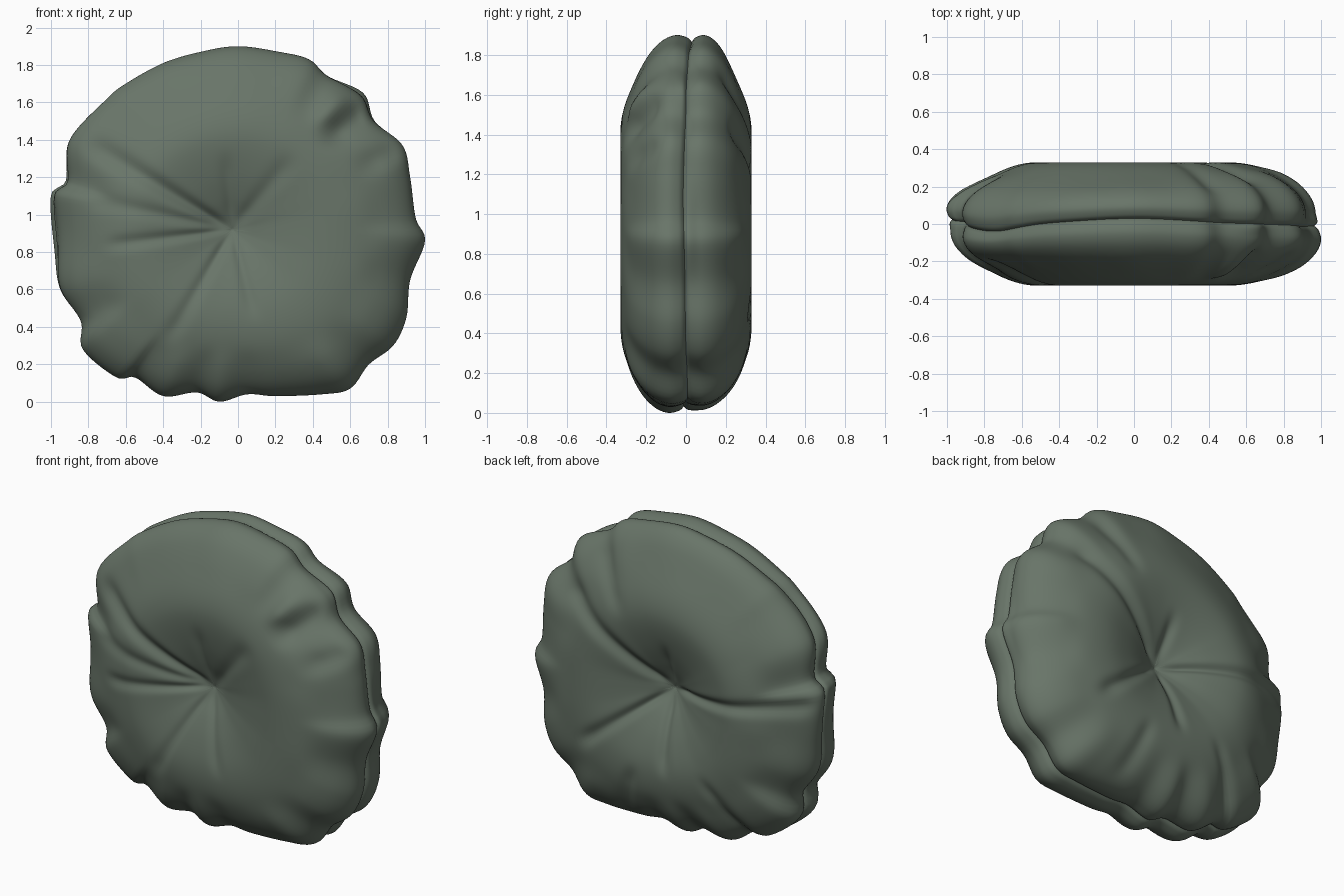
import bpy, bmesh, math
from mathutils import Vector

default = bpy.data.objects.get("Cube")
if default:
    bpy.data.objects.remove(default, do_unlink=True)

# Fabric colour
fabric = bpy.data.materials.new("grey_green_fabric")
fabric.use_nodes = True
colour = (0.14, 0.178, 0.14, 1)
fabric.diffuse_color = colour
shader = fabric.node_tree.nodes["Principled BSDF"]
shader.inputs["Base Color"].default_value = colour
shader.inputs["Roughness"].default_value = 0.8

CENTRE = Vector((-0.03, 0.92))
SEGMENTS = 240

# Gathered outline of the cushion as x, z
OUTLINE = [(0, 1.9), (.22, 1.87), (.38, 1.83), (.48, 1.74), (.67, 1.65), (.73, 1.5),
           (.88, 1.37), (.92, 1.2), (.95, .98), (1, .86), (.92, .65), (.9, .45),
           (.83, .3), (.7, .2), (.6, .07), (.45, .04), (.2, .03), (.05, .04),
           (-.1, 0), (-.22, .05), (-.4, .03), (-.55, .13), (-.65, .13),
           (-.83, .28), (-.84, .43), (-.95, .6), (-.98, .8), (-1, 1.1),
           (-.92, 1.18), (-.9, 1.4), (-.7, 1.62), (-.6, 1.7), (-.4, 1.81), (-.2, 1.87)]

# Half section from the seam to the tuft: radius fraction, thickness
SECTION = [(.965, 0), (.988, .025), (1, .085), (.972, .155), (.9, .225), (.79, .282),
           (.64, .322), (.48, .328), (.32, .3), (.18, .255), (.07, .205), (0, .175)]

# Creases: angle, width, depth, start and end radius fraction
FRONT_CREASES = [(149, .045, .03, .0, .9), (168, .04, .015, .0, .8), (187, .035, .018, .0, .7),
                 (240, .04, .016, .0, .7), (284, .04, .012, .0, .5), (95, .05, .012, .0, .4),
                 (50, .06, .015, .0, .5), (43, .05, .045, .65, 1), (26, .05, .035, .7, 1)]
BACK_CREASES = [(172, .035, .028, .0, 1), (322, .04, .026, .0, .65), (265, .04, .02, .0, .5),
                (38, .05, .03, .0, .85), (95, .05, .02, .0, .3), (235, .035, .016, .5, .95),
                (290, .04, .016, .5, .95), (60, .045, .018, .5, .95)]


def spline(points, steps, closed=False):
    """Smooth curve through the points."""
    n = len(points)
    pick = lambda i: Vector(points[i % n] if closed else points[max(0, min(n - 1, i))])
    result = []
    for i in range(n if closed else n - 1):
        a, b, c, d = (pick(i + k) for k in (-1, 0, 1, 2))
        for s in range(steps):
            t = s / steps
            result.append(b + (c - a) * t / 2 + (a - b * 2.5 + c * 2 - d / 2) * t * t
                          + (b * 1.5 - a / 2 - c * 1.5 + d / 2) * t ** 3)
    if not closed:
        result.append(pick(n - 1))
    return result


def bump(angle, at, width):
    """Soft bump around an angle in degrees."""
    gap = (angle - at + 180) % 360 - 180
    return math.exp(-(gap / width) ** 2)


def ramp(value, start, end):
    """Smooth step from 0 at start to 1 at end."""
    t = max(0, min(1, (value - start) / (end - start)))
    return t * t * (3 - 2 * t)


def fade(f, start, end):
    """Window that rises after start and falls before end."""
    return ramp(f, start, start + .15) * (1 - ramp(f, end - .1, end + .06))


# Outline radius sampled at even angles
polar = []
for p in spline(OUTLINE, 10, True):
    d = p - CENTRE
    polar.append((math.degrees(math.atan2(d.y, d.x)) % 360, d.length))
polar.sort()
polar = [(polar[-1][0] - 360, polar[-1][1])] + polar + [(polar[0][0] + 360, polar[0][1])]


def radius_at(angle):
    for (a, r), (b, s) in zip(polar, polar[1:]):
        if a <= angle <= b:
            return r + (s - r) * (angle - a) / max(b - a, 1e-6)


angles = [i * 360 / SEGMENTS for i in range(SEGMENTS)]
radii = [radius_at(a) for a in angles]
span = SEGMENTS // 20
broad = [sum(radii[(i + k) % SEGMENTS] for k in range(-span, span + 1)) / (2 * span + 1)
         for i in range(SEGMENTS)]
section = spline(SECTION, 5)


def seam_offset(a):
    """Sideways wander of the seam."""
    return (.03 * bump(a, 88, 25) - .04 * bump(a, 140, 14) + .03 * bump(a, 178, 14)
            - .015 * bump(a, 10, 20) + .012 * math.sin(math.radians(a * 5)) * bump(a, 270, 60))


def trim(a, side):
    """How far one half falls short of the full outline."""
    if side < 0:
        return -.03 * bump(a, 178, 14) - .02 * bump(a, 46, 7)
    return -.03 * bump(a, 358, 16) - .015 * bump(a, 262, 30)


def panel(name, side, creases, tuft_pull):
    """One puffed half of the cushion; side is -1 for front, 1 for back."""
    bm = bmesh.new()
    rings = []
    crown = max(h for f, h in section)
    for f, h in section:
        # Scallops soften away from the rim
        scallop = ramp(f, .6, 1)
        lift = ramp(h, 0, .08)
        face_on = min(1, h / .2)
        if f < .5:
            h = crown - (crown - h) * tuft_pull
        ring = []
        for i, a in enumerate(angles):
            gather = radii[i] - broad[i]
            r = f * (broad[i] + gather * scallop) * (1 + trim(a, side) * lift * scallop)
            # The rim is slimmer towards the upper right-hand shoulder
            slim = .09 * (1 + math.cos(math.radians(a - 135))) * ramp(f, .5, .9)
            y = h * (1 - slim) + .25 * gather * fade(f, .68, .97) * face_on
            for at, width, depth, start, end in creases:
                gap = math.radians((a - at + 180) % 360 - 180)
                if abs(gap) < 1:
                    across = r * math.sin(gap) / (width * (.5 + f))
                    y -= depth * math.exp(-across * across) * fade(f, start, end) * face_on
            # Raised fold beside the upper corner
            if side < 0:
                y += .03 * bump(a, 51, 4) * fade(f, .68, .97) * lift
            y = side * y + seam_offset(a) * max(0, 1 - h / .28) * scallop
            t = math.radians(a)
            ring.append(bm.verts.new((CENTRE.x + r * math.cos(t), y, CENTRE.y + r * math.sin(t))))
        rings.append(ring)
    for outer, inner in zip(rings, rings[1:]):
        for i in range(SEGMENTS):
            j = (i + 1) % SEGMENTS
            bm.faces.new((outer[i], outer[j], inner[j], inner[i]))
    # The innermost ring closes into the tuft
    bmesh.ops.remove_doubles(bm, verts=rings[-1], dist=1e-4)
    if side > 0:
        bmesh.ops.reverse_faces(bm, faces=bm.faces)
    for face in bm.faces:
        face.smooth = True
    mesh = bpy.data.meshes.new(name)
    bm.to_mesh(mesh)
    bm.free()
    mesh.materials.append(fabric)
    bpy.context.collection.objects.link(bpy.data.objects.new(name, mesh))


panel("front_cushion_panel", -1, FRONT_CREASES, .95)
panel("back_cushion_panel", 1, BACK_CREASES, 1.2)
